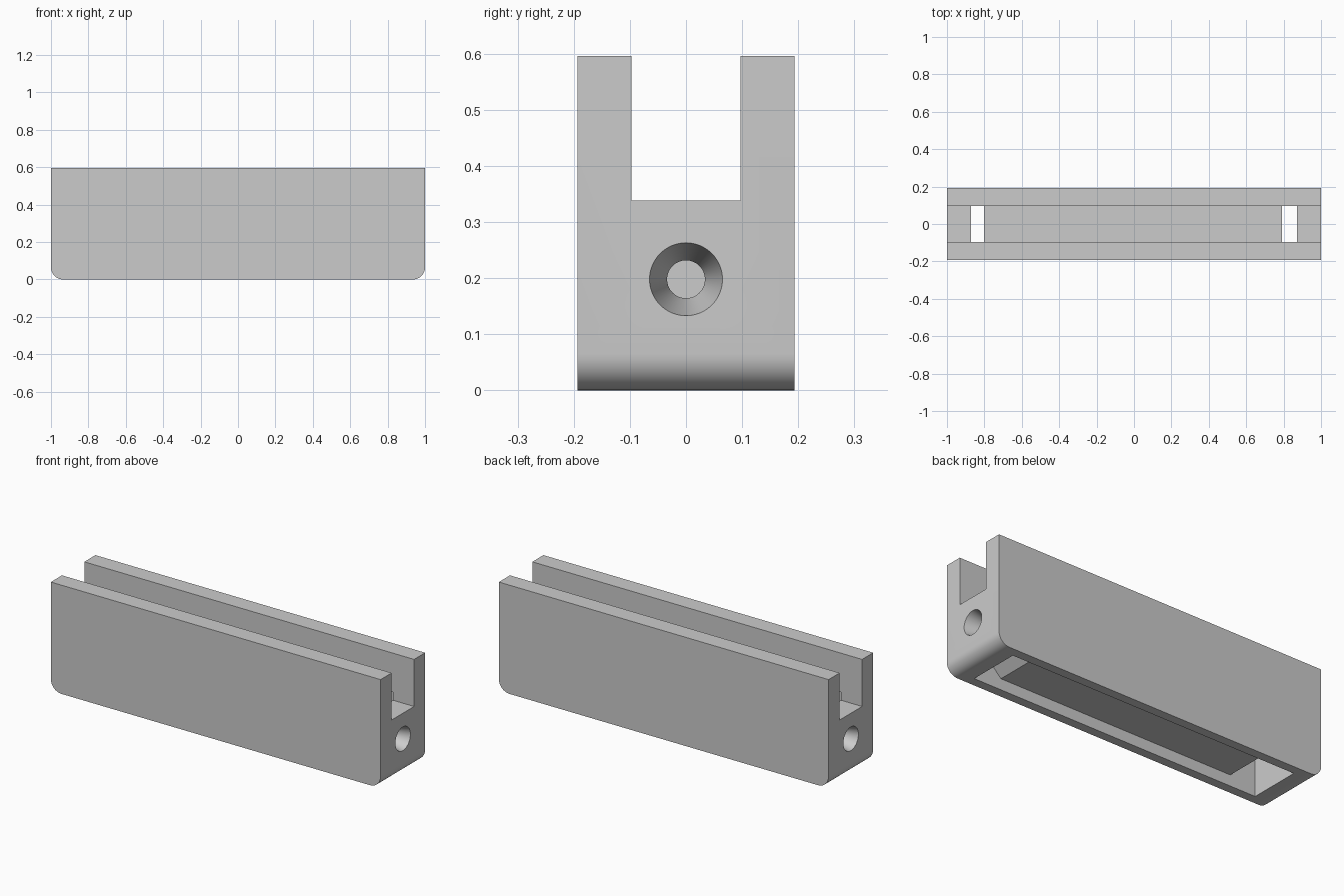
import bpy, bmesh, math
from mathutils import Matrix, Vector

old = bpy.data.objects.get("Cube")
if old:
    bpy.data.objects.remove(old, do_unlink=True)

grey = bpy.data.materials.new("plain grey")
grey.use_nodes = True
grey.diffuse_color = (0.6, 0.6, 0.6, 1)
grey.node_tree.nodes["Principled BSDF"].inputs["Base Color"].default_value = (0.6, 0.6, 0.6, 1)


def add_object(name, bm):
    bmesh.ops.recalc_face_normals(bm, faces=bm.faces)
    mesh = bpy.data.meshes.new(name)
    bm.to_mesh(mesh)
    bm.free()
    mesh.materials.append(grey)
    obj = bpy.data.objects.new(name, mesh)
    bpy.context.collection.objects.link(obj)
    return obj


def box(x0, x1, half_y, z0, z1):
    bm = bmesh.new()
    size = Matrix.Diagonal((x1 - x0, 2 * half_y, z1 - z0, 1))
    centre = Matrix.Translation(((x0 + x1) / 2, 0, (z0 + z1) / 2))
    bmesh.ops.create_cube(bm, size=1, matrix=centre @ size)
    return bm


def bevel_bottom_ends(bm, amount, segments):
    low = min(v.co.z for v in bm.verts)
    edges = [e for e in bm.edges
             if all(abs(v.co.z - low) < 1e-4 for v in e.verts)
             and abs(e.verts[0].co.x - e.verts[1].co.x) < 1e-4]
    bmesh.ops.bevel(bm, geom=edges, offset=amount, segments=segments,
                    profile=0.5, affect='EDGES')


# Main block with rounded lower ends
bm = box(-1, 1, 0.193, 0, 0.596)
bevel_bottom_ends(bm, 0.065, 10)
body = add_object("channel_body", bm)

# Cutters: upper slot, lower pocket, tapered screw holes at both ends
cutters = [add_object("slot_cutter", box(-1.1, 1.1, 0.097, 0.338, 0.7)),
           add_object("pocket_cutter", box(-0.872, 0.872, 0.143, -0.1, 0.383))]
for side in (-1, 1):
    bm = bmesh.new()
    turn = Matrix.Rotation(side * math.pi / 2, 4, 'Y')
    bmesh.ops.create_cone(bm, cap_ends=True, segments=64, radius1=0.0308,
                          radius2=0.0674, depth=0.15,
                          matrix=Matrix.Translation((side * 0.935, 0, 0.198)) @ turn)
    cutters.append(add_object("hole_cutter", bm))

for cutter in cutters:
    cutter.hide_render = True
    mod = body.modifiers.new("cut", 'BOOLEAN')
    mod.operation = 'DIFFERENCE'
    mod.solver = 'EXACT'
    mod.object = cutter

bpy.ops.object.select_all(action='DESELECT')
body.select_set(True)
bpy.context.view_layer.objects.active = body
for mod in list(body.modifiers):
    bpy.ops.object.modifier_apply(modifier=mod.name)
for cutter in cutters:
    bpy.data.objects.remove(cutter, do_unlink=True)
bpy.ops.object.shade_smooth_by_angle(angle=math.radians(30))

# Bar held in the pocket, with chamfered lower ends
bm = box(-0.802, 0.792, 0.142, 0.06, 0.338)
bevel_bottom_ends(bm, 0.085, 1)
add_object("inner_bar", bm)
